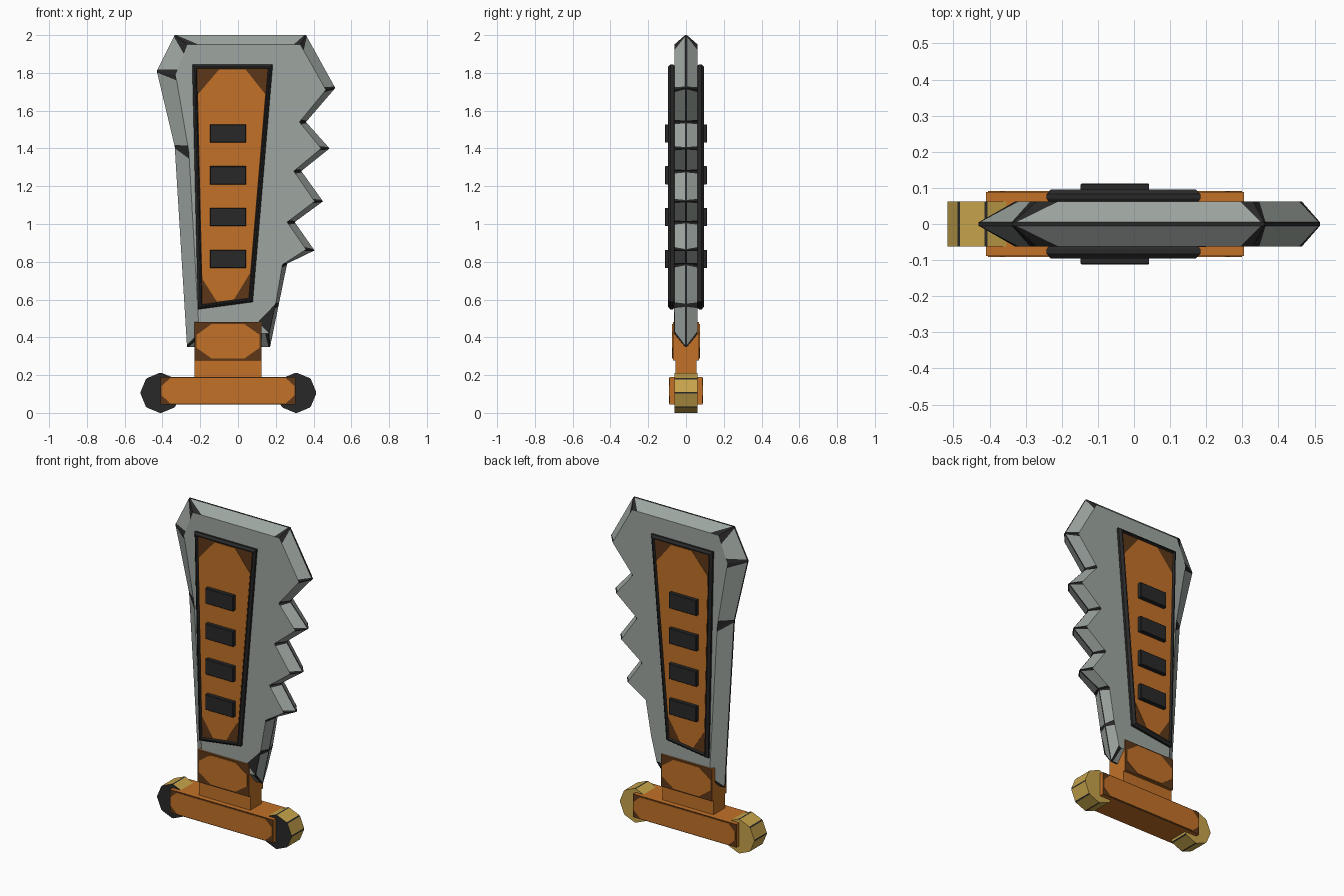
import bpy, bmesh, math
from mathutils import Vector

cube = bpy.data.objects.get("Cube")
if cube:
    bpy.data.objects.remove(cube, do_unlink=True)


def material(name, rgb):
    m = bpy.data.materials.new(name)
    m.use_nodes = True
    m.diffuse_color = (*rgb, 1)
    m.node_tree.nodes["Principled BSDF"].inputs["Base Color"].default_value = (*rgb, 1)
    return m


STEEL = material("steel grey", (0.34, 0.38, 0.355))
DARK = material("charcoal", (0.022, 0.022, 0.022))
ORANGE = material("orange", (0.54, 0.165, 0.021))
BROWN = material("dark brown", (0.11, 0.039, 0.009))
GOLD = material("brass", (0.57, 0.37, 0.07))


def finish(name, bm, mats):
    bmesh.ops.recalc_face_normals(bm, faces=bm.faces)
    me = bpy.data.meshes.new(name)
    bm.to_mesh(me)
    bm.free()
    for m in mats:
        me.materials.append(m)
    ob = bpy.data.objects.new(name, me)
    bpy.context.collection.objects.link(ob)
    return ob


def loft(name, rings, mats, cap=0):
    """Join (outline, y, material index) rings and cap both ends."""
    bm = bmesh.new()
    loops = [[bm.verts.new((x, y, z)) for x, z in pts] for pts, y, _ in rings]
    for k in range(len(loops) - 1):
        a, b = loops[k], loops[k + 1]
        for i in range(len(a)):
            j = (i + 1) % len(a)
            bm.faces.new((a[i], a[j], b[j], b[i])).material_index = rings[k + 1][2]
    bm.faces.new(loops[0])
    bm.faces.new(loops[-1]).material_index = cap
    return finish(name, bm, mats)


def rect(x0, x1, z0, z1):
    return [(x0, z1), (x1, z1), (x1, z0), (x0, z0)]


def inset(pts, d):
    """Offset a convex clockwise outline inwards by d."""
    out, n = [], len(pts)
    for i in range(n):
        p = Vector(pts[i])
        u = (p - Vector(pts[i - 1])).normalized()
        v = (Vector(pts[(i + 1) % n]) - p).normalized()
        nu, nv = Vector((u.y, -u.x)), Vector((v.y, -v.x))
        out.append(tuple(p + (nu + nv) * d / (1 + nu.dot(nv))))
    return out


def chop(pts, limit):
    """Cut every corner of an outline."""
    out = []
    for i, p in enumerate(pts):
        p = Vector(p)
        for q in (pts[i - 1], pts[(i + 1) % len(pts)]):
            e = Vector(q) - p
            out.append(tuple(p + e.normalized() * min(e.length * 0.31, limit)))
    return out


# Blade: ridge point, then flat-face point, clockwise from the top left
BLADE = [
    ((-0.335, 2.0), (-0.27, 1.95)), ((0.36, 2.0), (0.33, 1.95)),
    ((0.515, 1.72), (0.465, 1.71)), ((0.36, 1.54), (0.325, 1.54)),
    ((0.485, 1.4), (0.44, 1.4)), ((0.335, 1.28), (0.295, 1.28)),
    ((0.45, 1.12), (0.405, 1.12)), ((0.3, 1.01), (0.26, 1.01)),
    ((0.405, 0.86), (0.36, 0.865)), ((0.26, 0.79), (0.235, 0.785)),
    ((0.215, 0.57), (0.198, 0.57)), ((0.17, 0.35), (0.16, 0.42)),
    ((-0.27, 0.35), (-0.205, 0.41)), ((-0.335, 1.41), (-0.26, 1.38)),
    ((-0.43, 1.81), (-0.33, 1.79))]
WORN = {0: 0.06, 1: 0.035, 13: 0.035, 14: 0.03}    # larger dark corners
bm = bmesh.new()
n = len(BLADE)


def split(a, b, d0, d1):
    """Points along an edge: both ends and one mark near each end."""
    a, b = Vector(a), Vector(b)
    length = (b - a).length
    return [a, a.lerp(b, min(d0 / length, 0.3)), b.lerp(a, min(d1 / length, 0.3)), b]


for s in (-1, 1):
    face = []
    for i in range(n):
        j = (i + 1) % n
        (o0, i0), (o1, i1) = BLADE[i], BLADE[j]
        d0, d1 = WORN.get(i, 0.016), WORN.get(j, 0.016)
        outer = [bm.verts.new((p.x, s * 0.005, p.y)) for p in split(o0, o1, 0.009, 0.009)]
        inner = [bm.verts.new((p.x, s * 0.062, p.y)) for p in split(i0, i1, d0, d1)]
        face += inner[:3]
        for k in range(3):
            f = bm.faces.new((outer[k], outer[k + 1], inner[k + 1], inner[k]))
            f.material_index = int(k != 1)
        # Half of the dark ridge line
        mid = [bm.verts.new((v.co.x, 0, v.co.z)) for v in outer]
        for k in range(3):
            bm.faces.new((mid[k], mid[k + 1], outer[k + 1], outer[k])).material_index = 1
    bm.faces.new(face)
bmesh.ops.remove_doubles(bm, verts=bm.verts, dist=0.0005)
finish("blade", bm, [STEEL, DARK])

# Dark facet at the front foot of the blade
facet = [(0.199, 0.578), (0.165, 0.42), (0.105, 0.48)]
loft("blade_foot_facet", [(facet, -0.058, 0), (facet, -0.064, 0)], [DARK])

# Handle core and crossbar
core = rect(-0.23, 0.125, 0.15, 0.4)
loft("handle_core", [(core, -0.056, 0), (core, 0.056, 0)], [ORANGE])
bar = rect(-0.41, 0.305, 0.045, 0.19)
loft("crossbar", [(bar, -0.087, 0), (bar, 0.087, 0)], [ORANGE])

# Parts repeated on the front and the back
PANEL = [(-0.242, 1.845), (0.184, 1.845), (0.078, 0.587), (-0.212, 0.548)]
COLLAR = rect(-0.23, 0.124, 0.278, 0.48)
for s, side in ((-1, "front"), (1, "back")):
    loft(side + "_panel", [
        (inset(PANEL, 0.01), s * 0.055, 0), (PANEL, s * 0.07, 0), (PANEL, s * 0.083, 0),
        (inset(PANEL, 0.012), s * 0.096, 0), (inset(PANEL, 0.018), s * 0.096, 0),
        (inset(PANEL, 0.023), s * 0.085, 0)], [DARK, BROWN], 1)
    inlay = chop(inset(PANEL, 0.027), 0.13)
    loft(side + "_panel_inlay", [(inlay, s * 0.084, 0), (inlay, s * 0.087, 0)], [ORANGE])
    for k in range(4):
        z = 0.815 + k * 0.2215
        block = rect(-0.148, 0.042, z - 0.048, z + 0.048)
        loft(f"{side}_grip_block_{k + 1}", [
            (block, s * 0.08, 0), (block, s * 0.109, 0),
            (inset(block, 0.003), s * 0.112, 0)], [DARK])
    loft(side + "_collar", [(COLLAR, s * 0.04, 0), (COLLAR, s * 0.07, 0)], [ORANGE, BROWN], 1)
    plate = chop(inset(COLLAR, 0.01), 0.08)
    loft(side + "_collar_inlay", [(plate, s * 0.069, 0), (plate, s * 0.073, 0)], [ORANGE])
    loft(side + "_crossbar_corners", [(bar, s * 0.086, 0), (bar, s * 0.088, 0)],
         [ORANGE, BROWN], 1)
    strip = chop(inset(bar, 0.006), 0.045)
    loft(side + "_crossbar_inlay", [(strip, s * 0.087, 0), (strip, s * 0.091, 0)], [ORANGE])

# Eight-sided end caps with dark edges, dark all over on the front face
for name, x in (("right_end_cap", -0.41), ("left_end_cap", 0.308)):
    angles = [math.radians(45 * a + e) for a in range(8) for e in (-2.5, 2.5)]
    ring = [(x + 0.106 * math.cos(t), 0.106 + 0.106 * math.sin(t)) for t in angles]
    cap = loft(name, [(ring, 0.062, 0), (ring, -0.062, 0)], [GOLD, DARK], 1)
    for p in cap.data.polygons:
        if p.area < 0.003:
            p.material_index = 1
